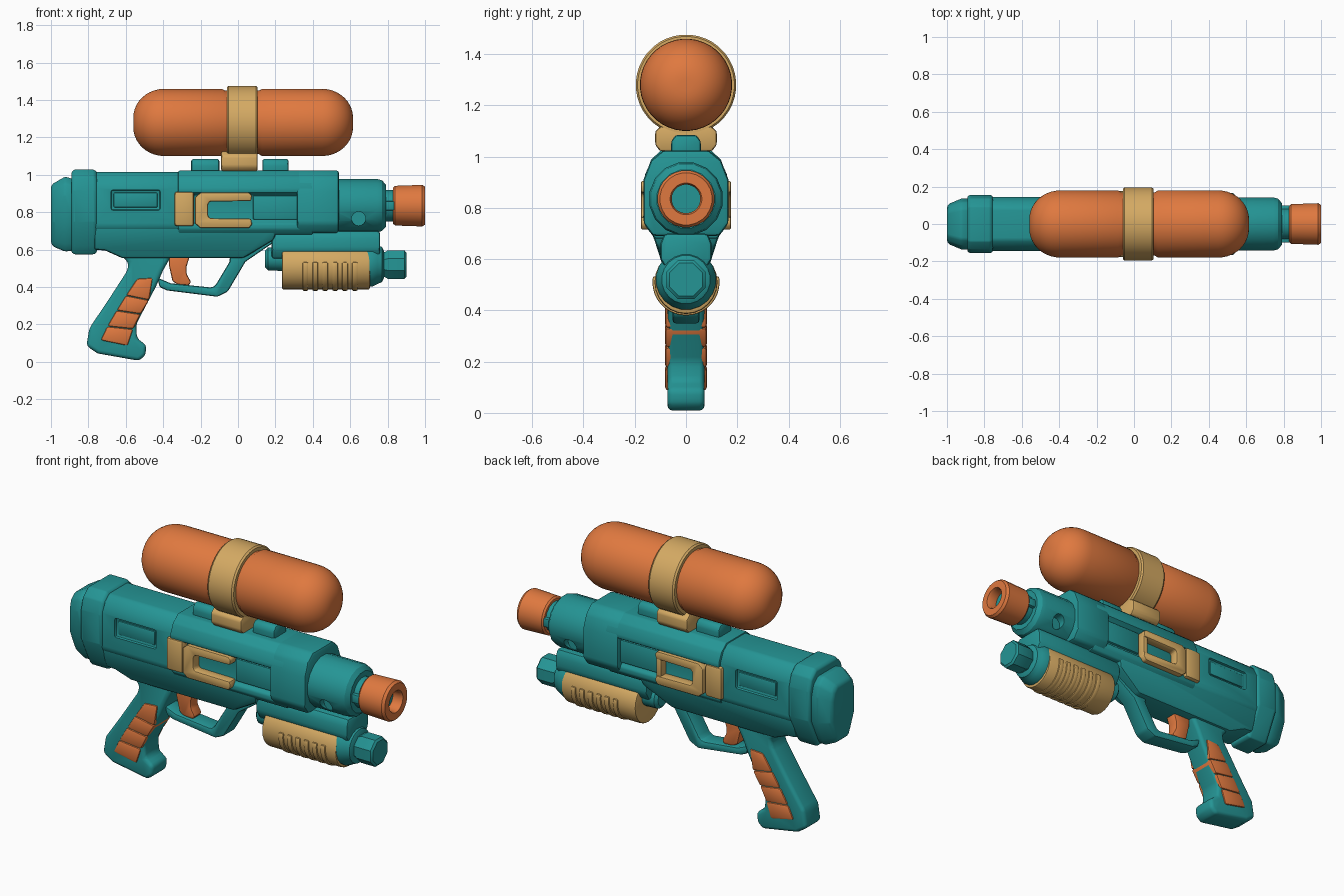
import bpy, bmesh, math
from mathutils import Vector

if "Cube" in bpy.data.objects:
    bpy.data.objects.remove(bpy.data.objects["Cube"])


def material(name, rgb):
    m = bpy.data.materials.new(name)
    m.diffuse_color = (*rgb, 1)
    m.use_nodes = True
    m.node_tree.nodes["Principled BSDF"].inputs["Base Color"].default_value = m.diffuse_color
    return m


TEAL = material("teal", (0.018, 0.30, 0.30))
ORANGE = material("orange", (0.74, 0.19, 0.05))
TAN = material("tan", (0.66, 0.40, 0.125))
cutters = []


def finish(name, bm, mat, bevel=0.0, segs=2):
    bmesh.ops.remove_doubles(bm, verts=bm.verts, dist=1e-5)
    bmesh.ops.recalc_face_normals(bm, faces=bm.faces)
    me = bpy.data.meshes.new(name)
    bm.to_mesh(me)
    bm.free()
    me.materials.append(mat)
    ob = bpy.data.objects.new(name, me)
    bpy.context.collection.objects.link(ob)
    if bevel:
        b = ob.modifiers.new("bevel", 'BEVEL')
        b.width, b.segments, b.limit_method, b.angle_limit = bevel, segs, 'ANGLE', math.radians(25)
    return ob


def skin(name, rings, mat, bevel=0.0, segs=2, caps=True, closed=False):
    """Joins equal rings of points into one surface."""
    bm = bmesh.new()
    vs = [[bm.verts.new(p) for p in r] for r in rings]
    n = len(vs[0])
    pairs = list(zip(vs, vs[1:])) + ([(vs[-1], vs[0])] if closed else [])
    for a, b in pairs:
        for i in range(n):
            j = (i + 1) % n
            bm.faces.new((a[i], a[j], b[j], b[i]))
    if caps and not closed:
        bm.faces.new(vs[0])
        bm.faces.new(vs[-1])
    return finish(name, bm, mat, bevel, segs)


def prism_x(name, half, x0, x1, mat, bevel=0.012):
    """Extrudes a half section (y, z), mirrored in y, along x."""
    sec = half + [(-y, z) for y, z in reversed(half)]
    return skin(name, [[Vector((x, y, z)) for y, z in sec] for x in (x0, x1)], mat, bevel)


def prism_y(name, pts, y0, y1, mat, bevel=0.012, segs=2):
    """Extrudes a side outline (x, z); y0 and y1 may be functions of z."""
    f = lambda v, z: v(z) if callable(v) else v
    return skin(name, [[Vector((x, f(v, z), z)) for x, z in pts] for v in (y0, y1)], mat, bevel, segs)


def lathe(name, prof, zc, mat, n=32, closed=False, turn=0.5):
    rings = []
    for x, r in prof:
        angs = [2 * math.pi * (i + turn) / n for i in range(n)]
        rings.append([Vector((x, r * math.cos(a), zc + r * math.sin(a))) for a in angs])
    return skin(name, rings, mat, caps=not closed, closed=closed)


def loft(name, stations, mat, bevel):
    """Chamfered sections from (x, top half width, bottom half width, z low, z high)."""
    rings = []
    for x, w, b, z0, z1 in stations:
        h = z1 - z0
        half = [(w * .6, z1), (w * .88, z1 - h * .09), (w, z1 - h * .24), (w, z0 + h * .38),
                (b, z0 + h * .1), (b * .75, z0)]
        rings.append([Vector((x, y, z)) for y, z in half + [(-y, z) for y, z in reversed(half)]])
    return skin(name, rings, mat, bevel)


def cut(ob, cutter):
    m = ob.modifiers.new("cut", 'BOOLEAN')
    m.operation, m.object, m.solver = 'DIFFERENCE', cutter, 'EXACT'
    cutter.hide_render = True
    cutters.append(cutter)


def box(x0, x1, z0, z1):
    return [(x0, z0), (x1, z0), (x1, z1), (x0, z1)]


# water tank with rounded ends and a groove under the band
arc = [math.pi / 2 * i / 10 for i in range(11)]
prof = [(-0.56 + 0.165 * (1 - math.cos(t)), 0.025 + 0.155 * math.sin(t)) for t in arc]
prof += [(-0.085, .18), (-0.068, .17), (0.112, .17), (0.128, .18)]
prof += [(0.615 - 0.165 * (1 - math.cos(t)), 0.025 + 0.155 * math.sin(t)) for t in reversed(arc)]
lathe("water_tank", prof, 1.28, ORANGE, 40)
lathe("tank_band", [(-.06, .165), (-.06, .189), (-.05, .196), (.095, .196), (.105, .189), (.105, .165)],
      1.28, TAN, 40, closed=True)
prism_x("tank_bracket", [(.10, 1.02), (.12, 1.045), (.12, 1.10), (.09, 1.125)], -.09, .105, TAN, .01)
for i, (a, b) in enumerate(((-.25, -.10), (.13, .27))):
    prism_x(f"tank_mount_{i}", [(.058, .99), (.058, 1.06), (.04, 1.085)], a, b, TEAL)

# rear cap and collar
loft("rear_cap", [(-1.0, .095, .06, .635, .94), (-.985, .11, .07, .615, .955),
                  (-.925, .135, .085, .59, .99), (-.87, .135, .085, .595, .975)], TEAL, .01)
loft("rear_collar", [(-.89, .15, .09, .585, 1.015), (-.875, .156, .098, .575, 1.028),
                     (-.77, .156, .098, .575, 1.028), (-.755, .15, .09, .585, 1.015)], TEAL, .006)

# rear body with a sunken panel on each side
rear = prism_x("rear_body", [(.085, 1.015), (.12, .985), (.145, .93), (.145, .73), (.13, .70)], -.77, -.30, TEAL)
for s in (-1, 1):
    lo, hi = sorted((s * .13, s * .2))
    cut(rear, prism_y("panel_cutter", box(-.68, -.415, .81, .92), lo, hi, TEAL, .012))
    lo, hi = sorted((s * .10, s * .138))
    prism_y("rear_panel", box(-.665, -.43, .825, .905), lo, hi, TEAL, .008)

# middle body with side channels, and the full-width front block
prism_x("middle_body", [(.09, 1.022), (.135, .985), (.16, .93), (.16, .905), (.125, .89), (.125, .755),
                        (.145, .738), (.145, .71), (.12, .68)], -.32, .40, TEAL, .008)
prism_x("channel_step", [(.14, .89), (.14, .76)], .08, .34, TEAL, .008)
prism_x("front_block", [(.09, 1.024), (.137, .985), (.166, .91), (.166, .74), (.13, .69)], .315, .54, TEAL, .015)

# lower body tapering downward
prism_y("lower_body", [(-.77, .73), (.22, .73), (.19, .65), (.03, .555), (-.38, .555), (-.62, .555), (-.71, .595),
                       (-.77, .60)],
        lambda z: -(.085 + (z - .555) * .32), lambda z: .085 + (z - .555) * .32, TEAL, .015)

# barrel with a pin hole on each side
barrel = lathe("barrel", [(.52, .145), (.745, .145), (.77, .138), (.79, .115)], .835, TEAL, 16)
for s in (-1, 1):
    cyl = [(.645 + .038 * math.cos(a * math.pi / 8), .765 + .038 * math.sin(a * math.pi / 8)) for a in range(16)]
    lo, hi = sorted((s * .09, s * .2))
    cut(barrel, prism_y("pin_cutter", cyl, lo, hi, TEAL, 0))

# nozzle
lathe("nozzle_neck", [(.77, .085), (.94, .085), (.941, .05)], .835, TEAL, 16)
for s in (-1, 1):
    lo, hi = sorted((s * .06, s * .1))
    prism_y("neck_rib", box(.78, .84, .81, .86), lo, hi, TEAL, .008)
lathe("nozzle", [(.83, .08), (.83, .098), (.84, .107), (.985, .112), (1.0, .102), (1.0, .062), (.985, .056),
                 (.92, .056)], .835, ORANGE, 24, closed=True)

# pump rail, tube and tip
prism_x("pump_rail", [(.085, .70), (.10, .66), (.10, .60), (.07, .55)], .18, .76, TEAL, .015)
lathe("pump_tube", [(.145, .045), (.16, .062), (.25, .065), (.25, .095), (.72, .1)], .55, TEAL, 20)
lathe("pump_front_cap", [(.69, .118), (.72, .118), (.745, .105), (.77, .095), (.78, .075)], .52, TEAL, 20)
lathe("pump_tip", [(.76, .07), (.785, .072), (.80, .082), (.89, .082), (.90, .07)], .52, TEAL, 8)

# pump grip with ribs wrapped around the underside
angs = [math.radians(a) for a in range(45, -91, -15)]
prism_x("pump_grip", [(.122 * math.cos(a) + .001, .51 + .124 * math.sin(a)) for a in angs], .235, .705, TAN, .01)
low = [math.radians(a) for a in range(10, -91, -10)]
for i in range(6):
    x = .345 + i * .053
    prism_x(f"pump_rib_{i}", [(.13 * math.cos(a) + .001, .51 + .13 * math.sin(a)) for a in low],
            x, x + .03, TAN, .006)

# side clips: a block with two prongs
for s, side in ((-1, "near"), (1, "far")):
    lo, hi = sorted((s * .11, s * .168))
    prism_y(f"clip_block_{side}", box(-.34, -.235, .725, .91), lo, hi, TAN, .015)
    lo, hi = sorted((s * .115, s * .176))
    prism_y(f"clip_prongs_{side}",
            [(-.20, .715), (.06, .715), (.075, .735), (.07, .765), (-.15, .768), (-.16, .78), (-.16, .845),
             (-.15, .857), (.07, .86), (.075, .89), (.06, .905), (-.20, .905), (-.23, .88), (-.23, .74)],
            lo, hi, TAN, .01)
prism_y("clip_end_far", box(.04, .072, .74, .88), .115, .17, TAN, .008)

# handle
prism_y("handle", [(-.72, .62), (-.62, .565), (-.585, .53), (-.59, .49), (-.70, .32), (-.795, .18), (-.81, .085),
                   (-.75, .045), (-.53, .006), (-.495, .035), (-.49, .09), (-.54, .125), (-.545, .20),
                   (-.44, .40), (-.40, .49), (-.36, .56), (-.36, .62)], -.072, .072, TEAL, .02, 3)

# handle inlays: four ridged pads showing on both sides
left = [(-.735, .115), (-.70, .19), (-.65, .275), (-.60, .355), (-.54, .445)]
right = [(-.59, .085), (-.56, .175), (-.52, .255), (-.475, .33), (-.455, .45)]
for i in range(4):
    prism_y(f"handle_pad_{i}", [left[i], right[i], right[i + 1], left[i + 1]], -.081, .081, ORANGE, .012)

# trigger and guard
prism_y("trigger_guard", [(-.42, .40), (-.38, .382), (-.11, .348), (-.055, .375), (.04, .535), (.20, .645),
                          (-.06, .645), (-.042, .54), (-.12, .41), (-.14, .397), (-.36, .42), (-.43, .45)],
        -.052, .052, TEAL, .012)
prism_y("trigger", [(-.37, .59), (-.37, .52), (-.35, .43), (-.32, .412), (-.265, .408), (-.25, .425),
                    (-.275, .47), (-.275, .51), (-.25, .59)], -.035, .035, ORANGE, .01)

# bake the modifiers, drop the cutters, smooth the shading
bpy.ops.object.select_all(action='DESELECT')
for ob in bpy.context.scene.objects:
    if ob not in cutters:
        ob.select_set(True)
        bpy.context.view_layer.objects.active = ob
bpy.ops.object.convert(target='MESH')
for c in cutters:
    bpy.data.objects.remove(c)
bpy.ops.object.shade_smooth_by_angle(angle=math.radians(32))
